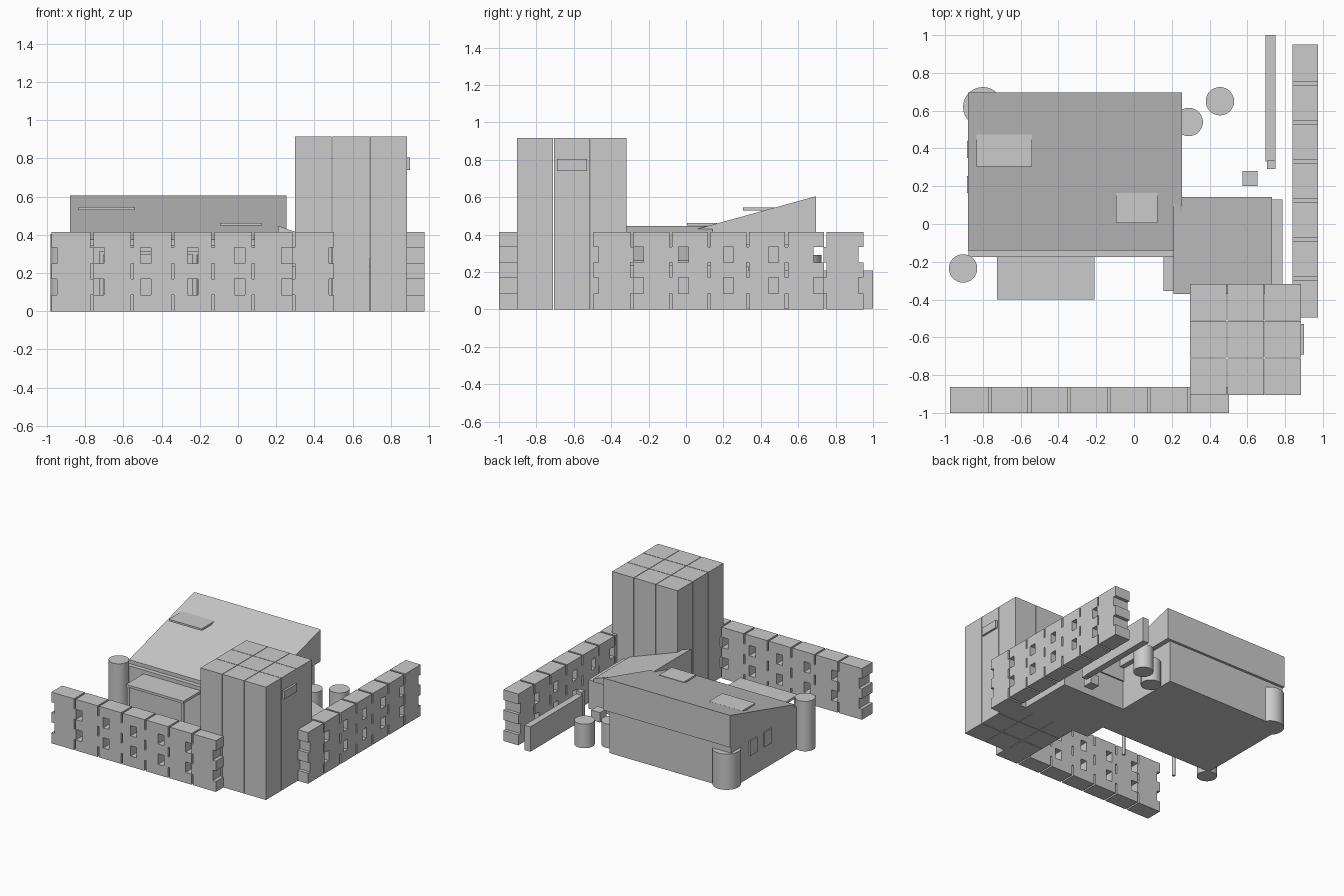
import bpy, bmesh
from math import radians
from mathutils import Matrix

if "Cube" in bpy.data.objects:
    bpy.data.objects.remove(bpy.data.objects["Cube"])


def finish(name, bm):
    bmesh.ops.recalc_face_normals(bm, faces=bm.faces)
    mesh = bpy.data.meshes.new(name)
    bm.to_mesh(mesh)
    bm.free()
    ob = bpy.data.objects.new(name, mesh)
    bpy.context.collection.objects.link(ob)
    return ob


def box(name, x, y, z):
    """Box from (min, max) ranges."""
    bm = bmesh.new()
    bmesh.ops.create_cube(bm, size=1)
    for v in bm.verts:
        v.co = [r[0] + (c + 0.5) * (r[1] - r[0]) for c, r in zip(v.co, (x, y, z))]
    return finish(name, bm)


def prism(name, profile, offset):
    """Extrude a flat profile of 3D points by an offset."""
    bm = bmesh.new()
    face = bm.faces.new([bm.verts.new(p) for p in profile])
    ext = bmesh.ops.extrude_face_region(bm, geom=[face])
    verts = [g for g in ext["geom"] if isinstance(g, bmesh.types.BMVert)]
    bmesh.ops.translate(bm, verts=verts, vec=offset)
    return finish(name, bm)


def cylinder(name, x, y, r, h, z=0):
    bm = bmesh.new()
    bmesh.ops.create_cone(bm, cap_ends=True, segments=32, radius1=r, radius2=r,
                          depth=h, matrix=Matrix.Translation((x, y, z + h / 2)))
    for f in bm.faces:
        f.smooth = len(f.verts) == 4
    for e in bm.edges:
        e.smooth = e.calc_face_angle(0) < radians(30)
    return finish(name, bm)


def pierced_wall(name, start, end, thick, place):
    """Wall of seven panels: slots between panels, window holes in two rows.
    place(u, z) maps wall coordinates to 3D, thick is the extrusion vector."""
    length = end - start
    slots = [(start + length * i / 7 - 0.007, start + length * i / 7 + 0.007)
             for i in range(1, 7)]
    pitch = length / 6
    holes = [(start + pitch * i - 0.027, start + pitch * i + 0.027) for i in range(7)]
    us = {start, end}
    for a, b in slots + holes:
        us |= {u for u in (a, b) if start < u < end}
    us = sorted(us)
    zs = [0, 0.085, 0.17, 0.25, 0.333, 0.415]
    bm = bmesh.new()
    grid = [[bm.verts.new(place(u, z)) for z in zs] for u in us]
    for i in range(len(us) - 1):
        mid = (us[i] + us[i + 1]) / 2
        for j in range(5):
            gaps = holes if j % 2 else slots
            if not any(a < mid < b for a, b in gaps):
                bm.faces.new((grid[i][j], grid[i + 1][j],
                              grid[i + 1][j + 1], grid[i][j + 1]))
    ext = bmesh.ops.extrude_face_region(bm, geom=bm.faces[:], use_keep_orig=True)
    verts = [g for g in ext["geom"] if isinstance(g, bmesh.types.BMVert)]
    bmesh.ops.translate(bm, verts=verts, vec=thick)
    return finish(name, bm)


# Perimeter walls
pierced_wall("front_wall", -0.975, 0.502, (0, 0.137, 0), lambda u, z: (u, -1.0, z))
pierced_wall("right_wall", -0.495, 0.95, (0.135, 0, 0), lambda u, z: (0.84, u, z))

# Tower of nine square columns
for i in range(3):
    for j in range(3):
        x, y = 0.297 + 0.197 * i, -0.904 + 0.197 * j
        box("tower_column", (x, x + 0.193), (y, y + 0.193), (0, 0.915))
box("tower_sign_panel", (0.87, 0.90), (-0.69, -0.53), (0.74, 0.805))

# Main house with a single-pitch roof
box("house_body", (-0.875, 0.215), (-0.175, 0.675), (0, 0.345))
prism("house_roof", [(-0.88, -0.14, 0.345), (-0.88, -0.14, 0.375),
                     (-0.88, 0.695, 0.605), (-0.88, 0.695, 0.345)], (1.135, 0, 0))
box("rear_skylight", (-0.835, -0.54), (0.305, 0.475), (0.53, 0.545))
box("front_skylight", (-0.095, 0.125), (0.005, 0.165), (0.448, 0.463))
for y in (0.165, 0.35):
    box("side_window", (-0.885, -0.865), (y, y + 0.09), (0.18, 0.30))

# Side annex, roof falling to the right
box("annex_body", (0.155, 0.785), (-0.355, 0.13), (0, 0.235))
prism("annex_roof", [(0.21, -0.37, 0.235), (0.21, -0.37, 0.447),
                     (0.73, -0.37, 0.262), (0.73, -0.37, 0.235)], (0, 0.512, 0))

# Porch canopy on two posts
box("porch_canopy", (-0.725, -0.21), (-0.40, -0.17), (0.295, 0.315))
for x in (-0.712, -0.225):
    cylinder("porch_post", x, -0.388, 0.012, 0.297)

# Tanks and barrels
cylinder("corner_tank", -0.80, 0.62, 0.105, 0.29)
cylinder("tall_tank", -0.905, -0.235, 0.075, 0.405)
cylinder("barrel", 0.29, 0.54, 0.075, 0.195)
cylinder("barrel", 0.455, 0.65, 0.075, 0.195)

# Yard fence, its post and a crate
box("fence_panel", (0.697, 0.75), (0.33, 1.0), (0.005, 0.207))
box("fence_post", (0.704, 0.75), (0.29, 0.335), (0, 0.23))
box("crate", (0.575, 0.655), (0.2, 0.28), (0, 0.08))
